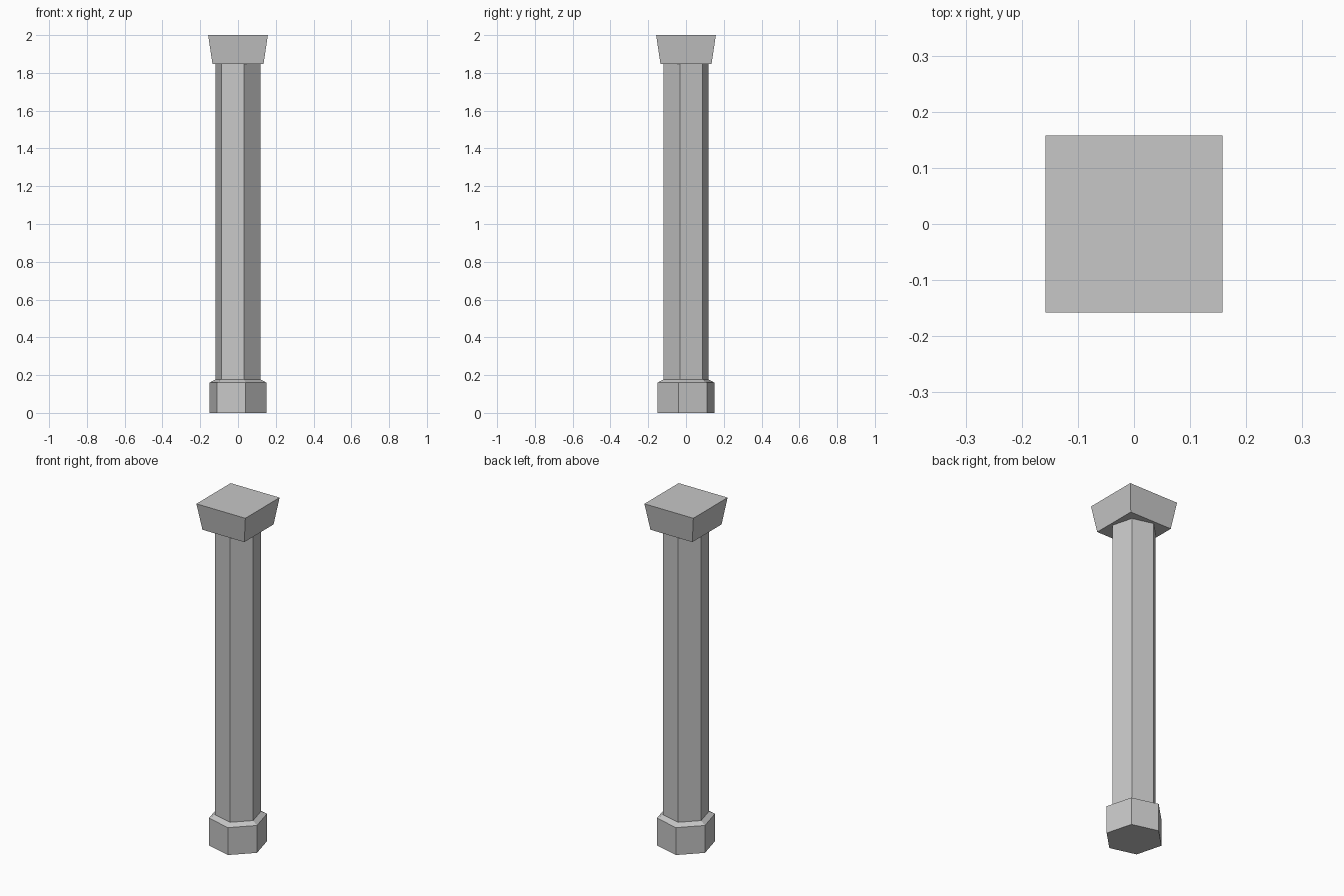
import bpy
import bmesh
from math import cos, sin, pi, radians

cube = bpy.data.objects.get("Cube")
if cube:
    bpy.data.objects.remove(cube, do_unlink=True)

stone = bpy.data.materials.new("grey_stone")
stone.use_nodes = True
GREY = (0.57, 0.57, 0.57, 1)
stone.diffuse_color = GREY
stone.node_tree.nodes["Principled BSDF"].inputs["Base Color"].default_value = GREY


def loft(name, sides, turn, profile):
    """Closed flat-sided solid through (corner radius, height) rings."""
    bm = bmesh.new()
    rings = []
    for radius, z in profile:
        angles = [turn + 2 * pi * i / sides for i in range(sides)]
        rings.append([bm.verts.new((radius * cos(a), radius * sin(a), z)) for a in angles])
    for low, high in zip(rings, rings[1:]):
        for i in range(sides):
            j = (i + 1) % sides
            bm.faces.new((low[i], low[j], high[j], high[i]))
    bm.faces.new(rings[0][::-1])
    bm.faces.new(rings[-1])
    mesh = bpy.data.meshes.new(name)
    bm.to_mesh(mesh)
    bm.free()
    mesh.materials.append(stone)
    obj = bpy.data.objects.new(name, mesh)
    bpy.context.collection.objects.link(obj)
    return obj


TURN = radians(45)
SHAFT_R = 0.124
BASE_TOP, CAP_BOTTOM = 0.177, 1.846
DIAGONAL = 2 ** 0.5

# Hexagonal foot with a chamfered top edge
loft("base", 6, TURN, [(0.156, 0), (0.156, 0.16), (SHAFT_R, BASE_TOP)])

# Hexagonal column
loft("shaft", 6, TURN, [(SHAFT_R, BASE_TOP), (SHAFT_R, CAP_BOTTOM)])

# Square cap flaring upwards
loft("capital", 4, TURN, [(0.135 * DIAGONAL, CAP_BOTTOM), (0.158 * DIAGONAL, 2)])
